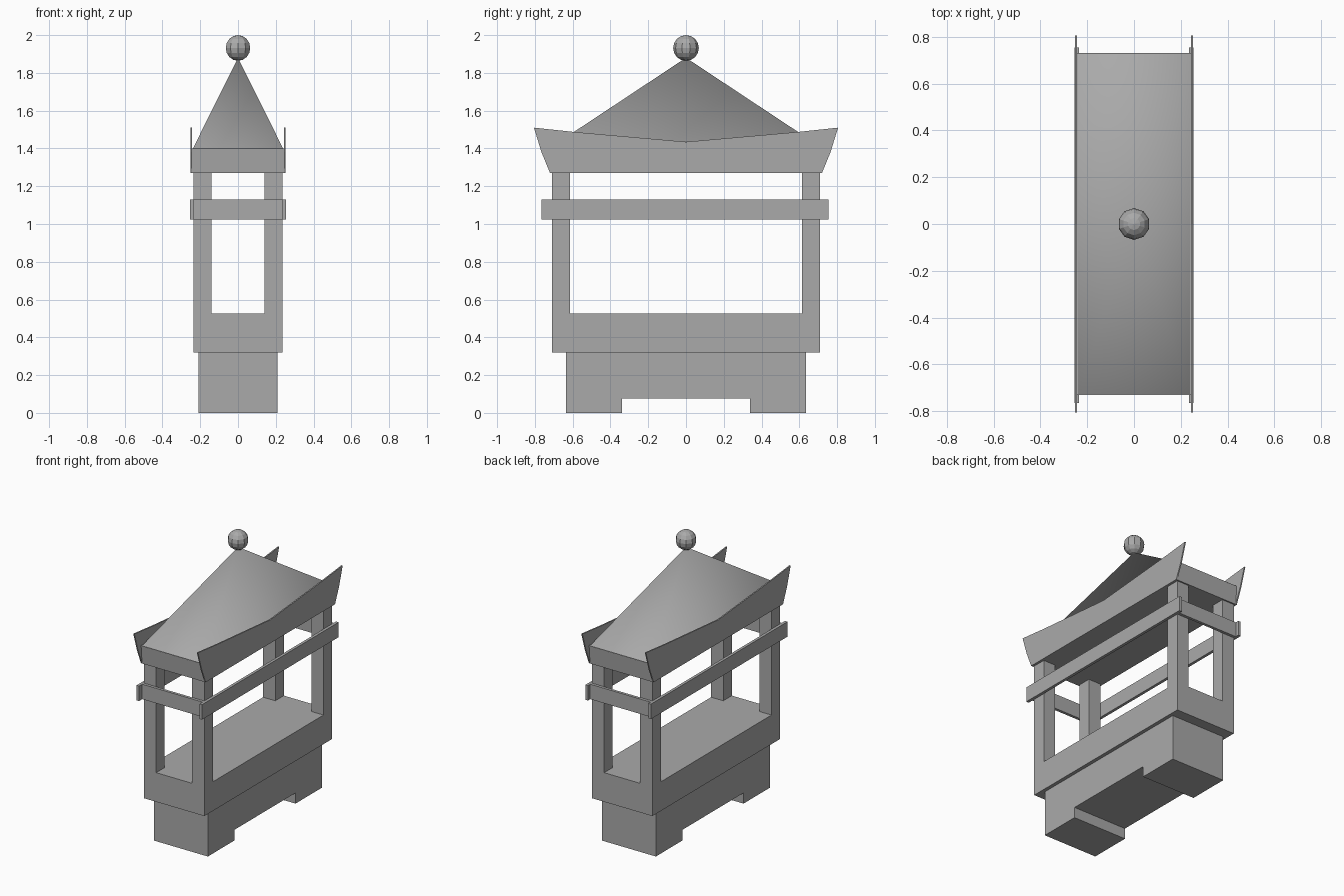
import bpy

# Remove the default cube
cube = bpy.data.objects.get("Cube")
if cube:
    bpy.data.objects.remove(cube, do_unlink=True)

# Single stone colour
stone = bpy.data.materials.new("stone_grey")
stone.use_nodes = True
stone.diffuse_color = (0.4, 0.4, 0.4, 1)
stone.node_tree.nodes["Principled BSDF"].inputs["Base Color"].default_value = (0.4, 0.4, 0.4, 1)


def make_object(name, verts, faces, smooth=False):
    mesh = bpy.data.meshes.new(name)
    mesh.from_pydata(verts, [], faces)
    mesh.update()
    mesh.materials.append(stone)
    for poly in mesh.polygons:
        poly.use_smooth = smooth
    obj = bpy.data.objects.new(name, mesh)
    bpy.context.collection.objects.link(obj)
    return obj


def prism(name, profile, x0, x1):
    """Extrude a counter-clockwise (y, z) profile along x."""
    n = len(profile)
    verts = [(x, y, z) for x in (x0, x1) for y, z in profile]
    faces = [tuple(reversed(range(n))), tuple(range(n, 2 * n))]
    faces += [(i, (i + 1) % n, n + (i + 1) % n, n + i) for i in range(n)]
    return make_object(name, verts, faces)


def box(name, x0, x1, y0, y1, z0, z1):
    return prism(name, [(y0, z0), (y1, z0), (y1, z1), (y0, z1)], x0, x1)


def rect(x, y, z):
    return [(-x, -y, z), (x, -y, z), (x, y, z), (-x, y, z)]


SIDES = (("right", -1), ("left", 1))
ENDS = (("front", -1), ("back", 1))

# Plinth with a recess running between its two feet
prism("plinth", [(-.635, 0), (-.34, 0), (-.34, .075), (.34, .075),
                 (.34, 0), (.635, 0), (.635, .32), (-.635, .32)], -.21, .21)

# Solid deck
box("deck", -.235, .235, -.71, .71, .32, .525)

# Four corner posts
for end, sy in ENDS:
    for side, sx in SIDES:
        xs = sorted((sx * .14, sx * .235))
        ys = sorted((sy * .615, sy * .71))
        box(f"{end}_{side}_post", *xs, *ys, .525, 1.27)

# Beams around the outside of the posts
for side, sx in SIDES:
    xs = sorted((sx * .235, sx * .255))
    box(f"{side}_beam", *xs, -.765, .755, 1.025, 1.13)
for end, sy in ENDS:
    ys = sorted((sy * .71, sy * .73))
    box(f"{end}_beam", -.235, .235, *ys, 1.025, 1.13)

# Eave block, flaring slightly at the front and back
make_object("eave_block", rect(.245, .72, 1.27) + rect(.245, .73, 1.40),
            [(3, 2, 1, 0), (4, 5, 6, 7)] +
            [(i, (i + 1) % 4, (i + 1) % 4 + 4, i + 4) for i in range(4)])

# Upturned side boards with pointed corners
board = [(-.72, 1.27), (.72, 1.27), (.765, 1.38), (.805, 1.51),
         (.59, 1.487), (0, 1.435), (-.59, 1.487), (-.805, 1.51), (-.765, 1.38)]
for side, sx in SIDES:
    prism(f"{side}_eave_board", board, *sorted((sx * .243, sx * .252)))

# Softly shaded pyramid roof
make_object("roof", rect(.24, .73, 1.397) + [(0, 0, 1.88)],
            [(i, (i + 1) % 4, 4) for i in range(4)], smooth=True)

# Round finial
bpy.ops.mesh.primitive_uv_sphere_add(segments=10, ring_count=8, radius=.068,
                                     location=(0, 0, 1.932))
finial = bpy.context.object
finial.name = "finial"
finial.data.materials.append(stone)
